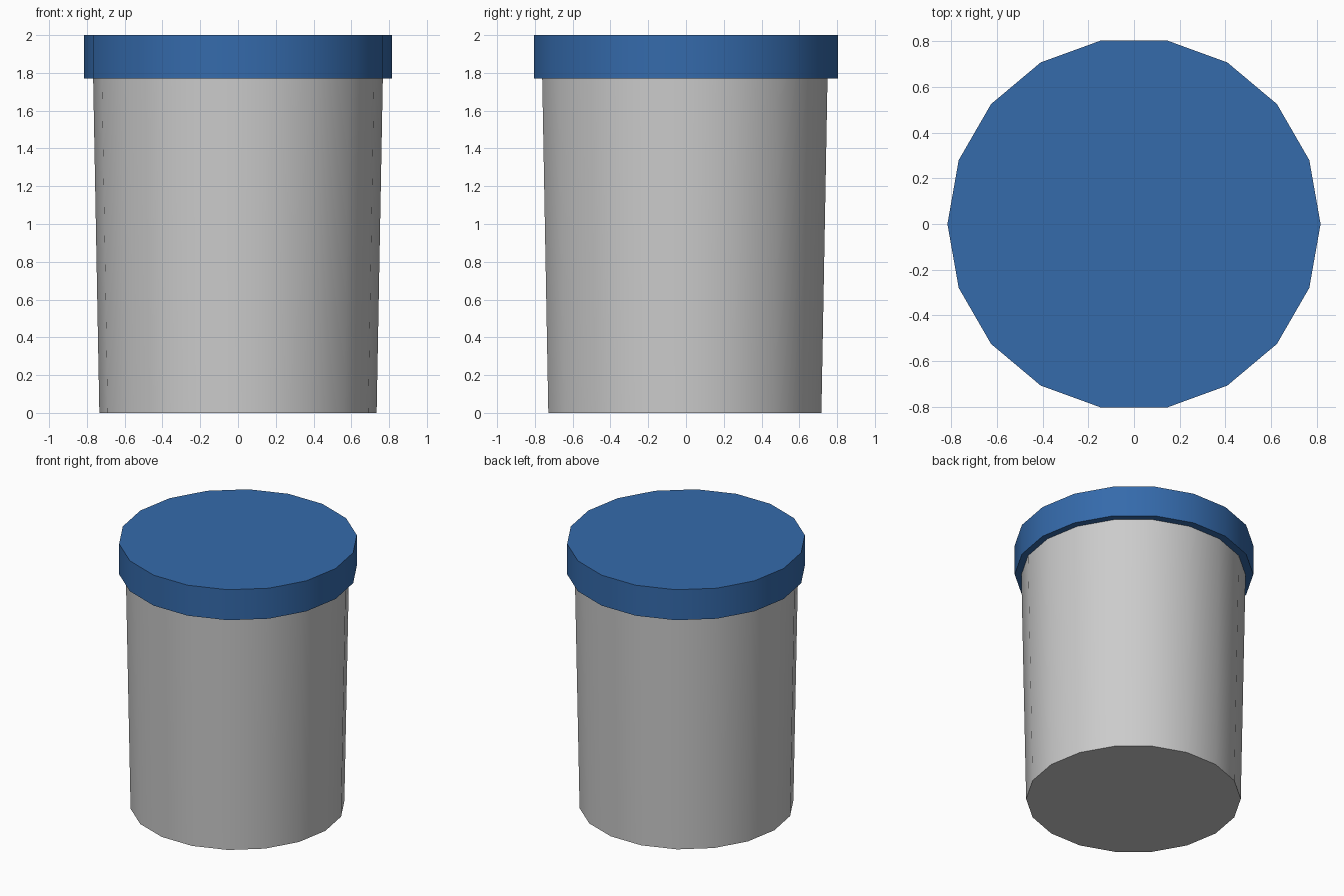
import bpy, math

if "Cube" in bpy.data.objects:
    bpy.data.objects.remove(bpy.data.objects["Cube"])

SIDES = 18


def drum(name, r_bottom, r_top, z0, z1, y=0.0):
    """Tapered 18-sided drum with a corner on the x axis."""
    bpy.ops.mesh.primitive_cone_add(
        vertices=SIDES, radius1=r_bottom, radius2=r_top, depth=z1 - z0,
        location=(0, y, (z0 + z1) / 2), rotation=(0, 0, math.pi / 2))
    obj = bpy.context.object
    obj.name = name
    bpy.ops.object.transform_apply(location=False, rotation=True, scale=True)
    bpy.ops.object.shade_smooth_by_angle(angle=math.radians(35))
    return obj


# Tapered container, its rim tucked just inside the lid
drum("container_body", 0.734, 0.767, 0.0, 1.78, y=-0.006)

# Overhanging blue lid
lid = drum("lid", 0.816, 0.816, 1.77, 2.0)
blue = bpy.data.materials.new("lid_blue")
blue.diffuse_color = (0.035, 0.145, 0.41, 1)
blue.use_nodes = True
blue.node_tree.nodes["Principled BSDF"].inputs["Base Color"].default_value = blue.diffuse_color
lid.data.materials.append(blue)
